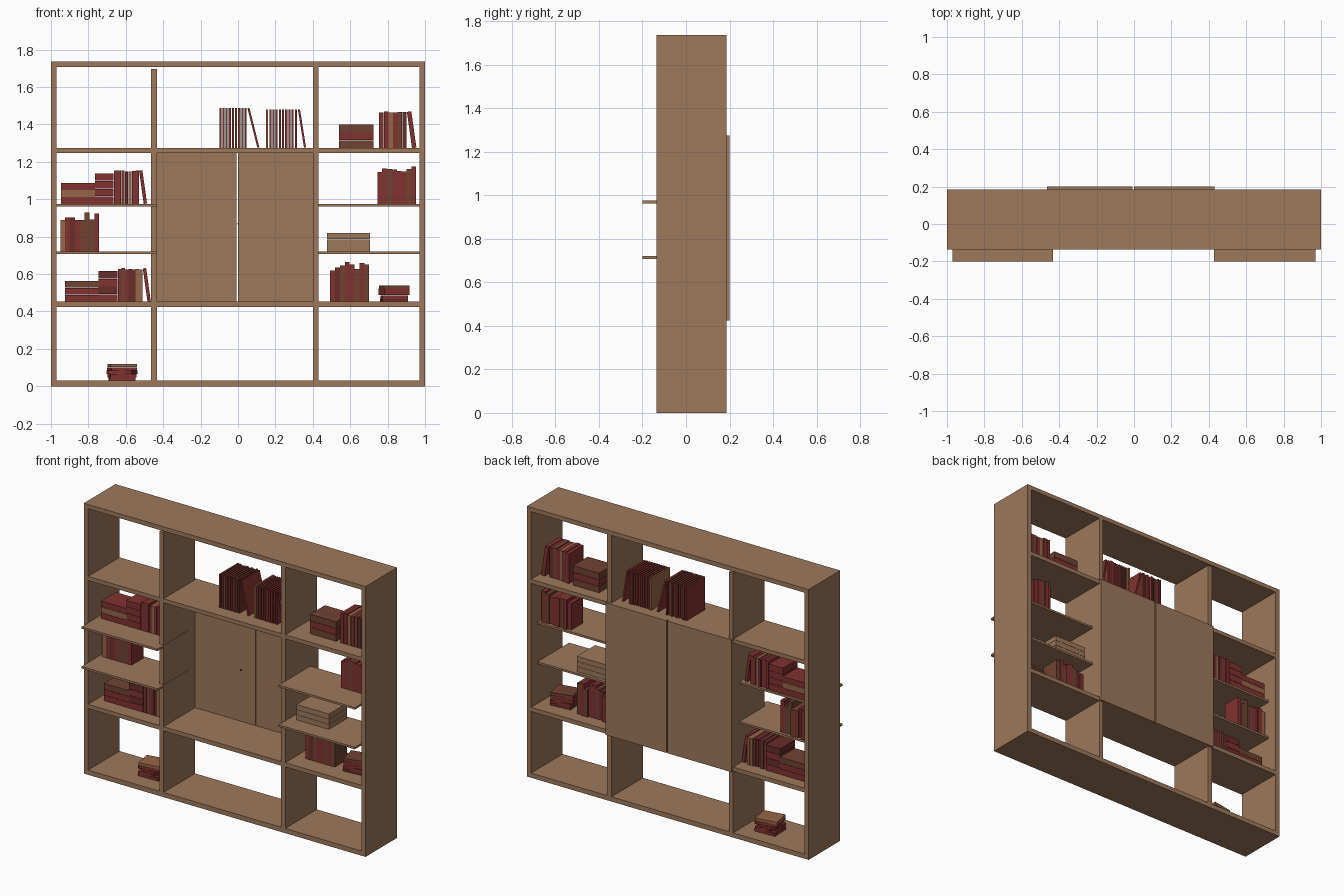
import bpy, bmesh, random
from math import radians, sin, cos
from mathutils import Matrix, Vector

cube = bpy.data.objects.get("Cube")
if cube:
    bpy.data.objects.remove(cube, do_unlink=True)
random.seed(4)

def material(name, color):
    m = bpy.data.materials.new(name)
    m.use_nodes = True
    m.diffuse_color = (*color, 1)
    m.node_tree.nodes["Principled BSDF"].inputs["Base Color"].default_value = (*color, 1)
    return m

WOOD = material("wood", (0.34, 0.19, 0.105))
RED = material("red_cover", (0.22, 0.032, 0.028))
DARK = material("dark_red_cover", (0.14, 0.026, 0.022))
BROWN = material("brown_cover", (0.16, 0.055, 0.032))
TAN = material("tan_cover", (0.31, 0.13, 0.065))
BOOK_MATS = [RED, DARK, BROWN, TAN]

def add_box(bm, lo, hi, mat=0, turn=None):
    """Box between two corners, optionally moved by a matrix."""
    lo, hi = Vector(lo), Vector(hi)
    size = hi - lo
    m = Matrix.Translation((lo + hi) / 2) @ Matrix.Diagonal((*size, 1))
    verts = bmesh.ops.create_cube(bm, size=1, matrix=(turn @ m) if turn else m)["verts"]
    for f in {f for v in verts for f in v.link_faces}:
        f.material_index = mat

def finish(bm, name, mats):
    mesh = bpy.data.meshes.new(name)
    bm.to_mesh(mesh)
    bm.free()
    for m in mats:
        mesh.materials.append(m)
    ob = bpy.data.objects.new(name, mesh)
    bpy.context.collection.objects.link(ob)
    return ob

def panel(name, x0, x1, y0, y1, z0, z1, mat=WOOD):
    bm = bmesh.new()
    add_box(bm, (x0, y0, z0), (x1, y1, z1))
    return finish(bm, name, [mat])

def pick():
    return random.choices(range(4), (6, 3, 2, 1))[0]

def standing_books(name, x0, x1, z, height, count, vary=0.0, gap=0.0, lean=0, y0=-0.04, y1=0.11):
    """Row of upright books; the last one may lean against the row."""
    bm = bmesh.new()
    lean_room = height * sin(radians(lean))
    pitch = (x1 - x0 - lean_room) / count
    for i in range(count):
        h = height - random.uniform(0, vary)
        x = x0 + i * pitch
        w = pitch * (1 - gap)
        back = y1 - random.uniform(0, 0.015)
        turn = None
        if lean and i == count - 1:
            pivot = Matrix.Translation((x + lean_room, 0, z))
            turn = pivot @ Matrix.Rotation(radians(-lean), 4, 'Y') @ Matrix.Translation((-x, 0, -z))
            h = (height - w * sin(radians(lean))) / cos(radians(lean))
        add_box(bm, (x, y0, z), (x + w, back, z + h), pick(), turn)
    return finish(bm, name, BOOK_MATS)

def flat_stack(name, x0, x1, z0, z1, count, y0=-0.04, y1=0.11, twist=0, mats=BOOK_MATS):
    """Pile of books lying flat, optionally twisted out of line."""
    bm = bmesh.new()
    step = (z1 - z0) / count
    cx, cy = (x0 + x1) / 2, (y0 + y1) / 2
    for i in range(count):
        a = radians(random.uniform(-twist, twist))
        pivot = Matrix.Translation((cx, cy, 0))
        turn = pivot @ Matrix.Rotation(a, 4, 'Z') @ pivot.inverted()
        z = z0 + i * step
        add_box(bm, (x0, y0, z), (x1, y1, z + step * 0.96), pick() if len(mats) > 1 else 0, turn)
    return finish(bm, name, mats)

# Outer case
F, B = -0.135, 0.185
for side, x in (("right", -1), ("left", 0.97)):
    panel(side + "_side", x, x + 0.03, F, B, 0, 1.735)
for name, z0, z1 in (("bottom_panel", 0, 0.03), ("lower_shelf", 0.425, 0.452),
                     ("upper_shelf", 1.247, 1.273), ("top_panel", 1.707, 1.735)):
    panel(name, -0.97, 0.97, F, B, z0, z1)

# Uprights between the bays
for name, x0, gap in (("right_upright", -0.464, 0.01), ("left_upright", 0.4, 0)):
    for i, (z0, z1) in enumerate(((0.03, 0.425), (0.452, 1.247), (1.273, 1.707 - gap))):
        panel(f"{name}_{i + 1}", x0, x0 + 0.03, F, B, z0, z1)

# Thin side shelves that stick out past the case
for i, z in enumerate((0.707, 0.962)):
    panel(f"right_thin_shelf_{i + 1}", -0.97, -0.432, -0.2, 0.12, z, z + 0.013)
    panel(f"left_thin_shelf_{i + 1}", 0.428, 0.97, -0.2, 0.12, z, z + 0.013)

# Pair of doors with a small catch
panel("right_door", -0.464, -0.007, B, 0.2, 0.425, 1.273)
panel("left_door", 0.0, 0.43, B, 0.2, 0.425, 1.273)
panel("door_catch", -0.004, 0.004, 0.025, 0.035, 0.865, 0.873, DARK)

# Books on the top row
standing_books("top_books_a", -0.1, 0.12, 1.275, 0.213, 10, gap=0.35, lean=14, y0=-0.05, y1=0.14)
standing_books("top_books_b", 0.15, 0.37, 1.275, 0.205, 11, gap=0.35, lean=9, y0=-0.05, y1=0.14)
flat_stack("top_stack", 0.54, 0.725, 1.273, 1.4, 3)
standing_books("top_books_c", 0.755, 0.955, 1.273, 0.197, 7, vary=0.01, gap=0.04, lean=8)

# Books in the right bays, the same arrangement on two shelves
for name, z, dx in (("upper", 0.975, 0), ("lower", 0.452, 0.02)):
    flat_stack(name + "_low_stack", -0.945 + dx, -0.765 + dx, z, z + 0.112, 3)
    flat_stack(name + "_tall_stack", -0.765 + dx, -0.665 + dx, z, z + 0.165, 4)
    standing_books(name + "_row", -0.662 + dx, -0.485 + dx, z, 0.18, 8, vary=0.008, gap=0.06, lean=8)

# Uneven rows of upright books
for name, x, z in (("right_bay_row", -0.95, 0.72), ("left_bay_row", 0.745, 0.975),
                   ("left_low_row", 0.493, 0.452)):
    standing_books(name, x, x + 0.208, z, 0.215, 8, vary=0.05, y0=-0.02)

# Plain stack and the two untidy piles
flat_stack("plain_stack", 0.475, 0.705, 0.72, 0.82, 3, y0=-0.085, y1=0.1, mats=[WOOD])
flat_stack("floor_pile", -0.69, -0.55, 0.03, 0.12, 5, y0=-0.03, y1=0.09, twist=18)
flat_stack("shelf_pile", 0.765, 0.905, 0.452, 0.54, 5, y0=-0.03, y1=0.09, twist=18)
